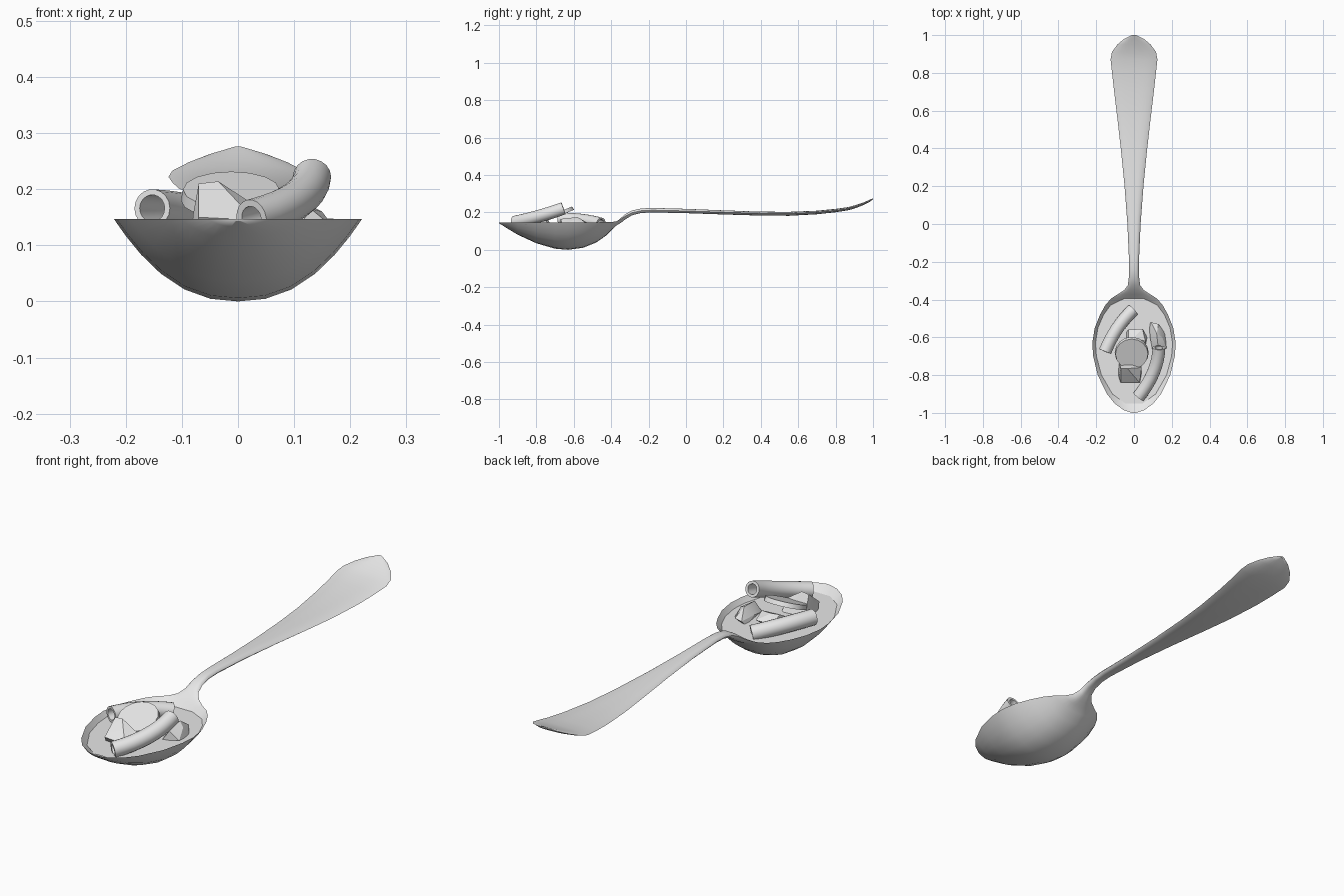
import bpy, bmesh, math
from mathutils import Vector, Matrix

if "Cube" in bpy.data.objects:
    bpy.data.objects.remove(bpy.data.objects["Cube"])

grey = bpy.data.materials.new("plain grey")
grey.diffuse_color = (0.8, 0.8, 0.8, 1)
grey.use_nodes = True
grey.node_tree.nodes["Principled BSDF"].inputs["Base Color"].default_value = grey.diffuse_color


def finish(name, bm, angle=35):
    bmesh.ops.recalc_face_normals(bm, faces=bm.faces)
    me = bpy.data.meshes.new(name)
    bm.to_mesh(me)
    bm.free()
    me.materials.append(grey)
    ob = bpy.data.objects.new(name, me)
    bpy.context.collection.objects.link(ob)
    bpy.ops.object.select_all(action='DESELECT')
    ob.select_set(True)
    bpy.context.view_layer.objects.active = ob
    bpy.ops.object.shade_smooth_by_angle(angle=math.radians(angle))
    return ob


def bridge(bm, rings, wrap=False):
    pairs = list(zip(rings, rings[1:])) + ([(rings[-1], rings[0])] if wrap else [])
    for a, b in pairs:
        for i in range(len(a)):
            j = (i + 1) % len(a)
            bm.faces.new((a[i], a[j], b[j], b[i]))


# Spoon stations: y, half width, edge height, depth below edge, hollow below edge
BOWL = [
    (-1.0, .012, .147, .004, .000), (-.985, .055, .147, .014, .006),
    (-.95, .103, .147, .036, .026), (-.9, .143, .147, .066, .055),
    (-.8, .192, .147, .112, .100), (-.7, .216, .147, .141, .129),
    (-.63, .221, .147, .147, .135), (-.55, .208, .147, .136, .124),
    (-.48, .180, .147, .108, .096), (-.43, .152, .148, .074, .062),
    (-.395, .122, .149, .040, .028), (-.372, .086, .152, .022, .004),
]
HANDLE = [
    (-.35, .052, .163, .020, -.006), (-.325, .033, .180, .018, -.010),
    (-.29, .028, .198, .014, -.012), (-.24, .026, .209, .012, -.012),
    (-.18, .027, .212, .012, -.012), (0, .035, .208, .012, -.011),
    (.2, .050, .201, .012, -.010), (.4, .070, .195, .012, -.009),
    (.55, .087, .194, .012, -.009), (.7, .105, .201, .011, -.008),
    (.8, .116, .211, .010, -.008), (.87, .124, .222, .010, -.007),
    (.91, .117, .233, .009, -.007), (.95, .088, .248, .008, -.006),
    (.98, .052, .262, .007, -.005), (1.0, .012, .273, .004, -.003),
]
N = 14
POWER = 2.3


def section(bm, y, w, edge, below, hollow, power):
    us = [math.sin(math.pi * (i / N - .5)) for i in range(N + 1)]
    lower = [(u, below) for u in us]
    upper = [(u, hollow) for u in reversed(us[1:-1])]
    return [bm.verts.new((w * u, y, edge - d * (1 - abs(u) ** power)))
            for u, d in lower + upper]


bm = bmesh.new()
rings = [section(bm, *s, POWER) for s in BOWL] + [section(bm, *s, 4) for s in HANDLE]
bridge(bm, rings)
bm.faces.new(rings[0])
bm.faces.new(rings[-1])
finish("spoon", bm, 50)

# Soup surface, trimmed to the hollow of the bowl
LEVEL = .125
bm = bmesh.new()
rows = []
for y, w, edge, below, hollow in BOWL:
    drop = edge - LEVEL
    if hollow > drop:
        x = w * (1 - drop / hollow) ** (1 / POWER)
        rows.append([bm.verts.new((s * x, y, LEVEL)) for s in (-1, 1)])
for a, b in zip(rows, rows[1:]):
    bm.faces.new((a[0], a[1], b[1], b[0]))
finish("soup", bm)


# Hollow curved pasta tubes
def tube(name, start, mid, end, radius, inner, steps=8, sides=18):
    a, m, c = Vector(start), Vector(mid), Vector(end)
    ctrl = 2 * m - (a + c) / 2
    bm = bmesh.new()
    outer, inside = [], []
    for k in range(steps + 1):
        t = k / steps
        p = a * (1 - t) ** 2 + ctrl * 2 * t * (1 - t) + c * t * t
        d = ((ctrl - a) * (1 - t) + (c - ctrl) * t).normalized()
        side = d.cross(Vector((0, 0, 1))).normalized()
        up = side.cross(d)
        for r, out in ((radius, outer), (inner, inside)):
            out.append([bm.verts.new(p + r * (side * math.cos(q) + up * math.sin(q)))
                        for q in (2 * math.pi * i / sides for i in range(sides))])
    bridge(bm, outer + inside[::-1], wrap=True)
    finish(name, bm)


tube("right_pasta", (.024, -.915, .148), (.103, -.785, .18), (.132, -.655, .222), .034, .022)
tube("left_pasta", (-.153, -.675, .166), (-.09, -.555, .158), (-.005, -.455, .138), .034, .024)

# Tilted vegetable slice
bm = bmesh.new()
bmesh.ops.create_cone(bm, cap_ends=True, segments=16, radius1=.09, radius2=.086, depth=.02,
                      matrix=Matrix.Translation((-.012, -.685, .19))
                      @ Matrix.Rotation(math.radians(22), 4, 'X'))
finish("vegetable_slice", bm)


# Faceted chunks: hulls around a few corner points
def chunk(name, points):
    bm = bmesh.new()
    for p in points:
        bm.verts.new(p)
    res = bmesh.ops.convex_hull(bm, input=bm.verts)
    junk = {v for v in res["geom_interior"] if isinstance(v, bmesh.types.BMVert)}
    bmesh.ops.delete(bm, geom=list(junk), context='VERTS')
    finish(name, bm, 20)


chunk("front_chunk", [(-.085, -.80, .10), (-.08, -.80, .155), (-.07, -.84, .15), (.03, -.84, .145),
                      (.04, -.80, .10), (.04, -.76, .165), (-.07, -.765, .21), (-.035, -.765, .214),
                      (-.08, -.72, .11), (.03, -.71, .11)])
chunk("back_chunk", [(-.045, -.58, .11), (-.03, -.56, .145), (.045, -.555, .145), (.07, -.60, .12),
                     (.06, -.62, .16), (-.03, -.62, .165), (.0, -.60, .17), (.05, -.70, .12),
                     (-.04, -.70, .12)])
chunk("side_chunk", [(.08, -.54, .115), (.09, -.52, .14), (.13, -.53, .14), (.165, -.58, .12),
                     (.12, -.58, .175), (.15, -.60, .16), (.172, -.66, .13), (.13, -.67, .165),
                     (.10, -.68, .12), (.085, -.60, .14)])
